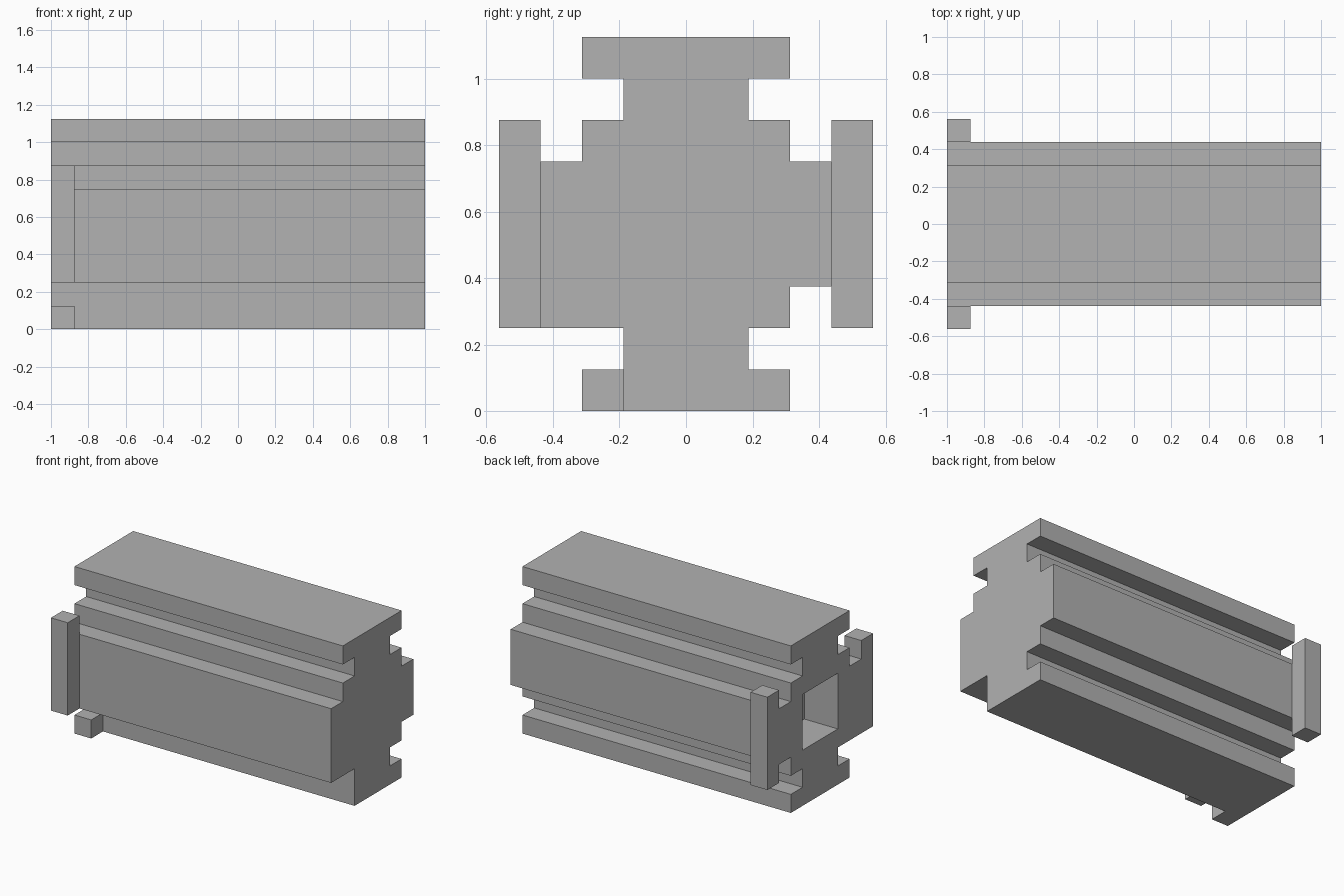
import bpy
import bmesh

if "Cube" in bpy.data.objects:
    bpy.data.objects.remove(bpy.data.objects["Cube"], do_unlink=True)

U = 1 / 16          # profile grid step
END = -1.0          # socketed end of the beam
LIP = END + 2 * U   # inner edge of the end tabs

grey = bpy.data.materials.new("plain grey")
grey.use_nodes = True
colour = (0.445, 0.445, 0.445, 1)
grey.diffuse_color = colour
grey.node_tree.nodes["Principled BSDF"].inputs["Base Color"].default_value = colour


def extrude_x(name, outline, x0, x1):
    """Extrude a (y, z) outline given in grid steps along x."""
    bm = bmesh.new()
    face = bm.faces.new([bm.verts.new((x0, y * U, z * U)) for y, z in outline])
    new = bmesh.ops.extrude_face_region(bm, geom=[face])["geom"]
    moved = [g for g in new if isinstance(g, bmesh.types.BMVert)]
    bmesh.ops.translate(bm, verts=moved, vec=(x1 - x0, 0, 0))
    bmesh.ops.recalc_face_normals(bm, faces=bm.faces)
    mesh = bpy.data.meshes.new(name)
    bm.to_mesh(mesh)
    bm.free()
    mesh.materials.append(grey)
    obj = bpy.data.objects.new(name, mesh)
    bpy.context.collection.objects.link(obj)
    return obj


def block(name, y0, y1, z0, z1, x0=END, x1=LIP):
    return extrude_x(name, [(y0, z0), (y1, z0), (y1, z1), (y0, z1)], x0, x1)


def side(steps, sign):
    """Turn (half width, bottom, top) steps into one stepped edge."""
    return [(sign * w, z) for w, low, high in steps for z in (low, high)]


# Beam with stepped cross-section; the lower front has no grooves
upper = [(5, 12, 14), (3, 14, 16), (5, 16, 18)]
back = [(5, 0, 2), (3, 2, 4), (5, 4, 6), (7, 6, 12)] + upper
front = [(3, 0, 4), (7, 4, 12)] + upper
beam = extrude_x("beam", side(back, 1) + side(front, -1)[::-1], END, 1.0)

# Square socket in one end
cutter = block("socket_cutter", -3, 3, 6, 12, END - 0.1, END + 4 * U)
cutter.hide_render = True
cut = beam.modifiers.new("socket", "BOOLEAN")
cut.operation = "DIFFERENCE"
cut.solver = "EXACT"
cut.object = cutter
bpy.context.view_layer.objects.active = beam
bpy.ops.object.modifier_apply(modifier=cut.name)
bpy.data.objects.remove(cutter, do_unlink=True)

# Upright tabs on both sides and a small foot at the front
block("front_tab", -9, -7, 4, 14)
block("back_tab", 7, 9, 4, 14)
block("front_foot", -5, -3, 0, 2)
